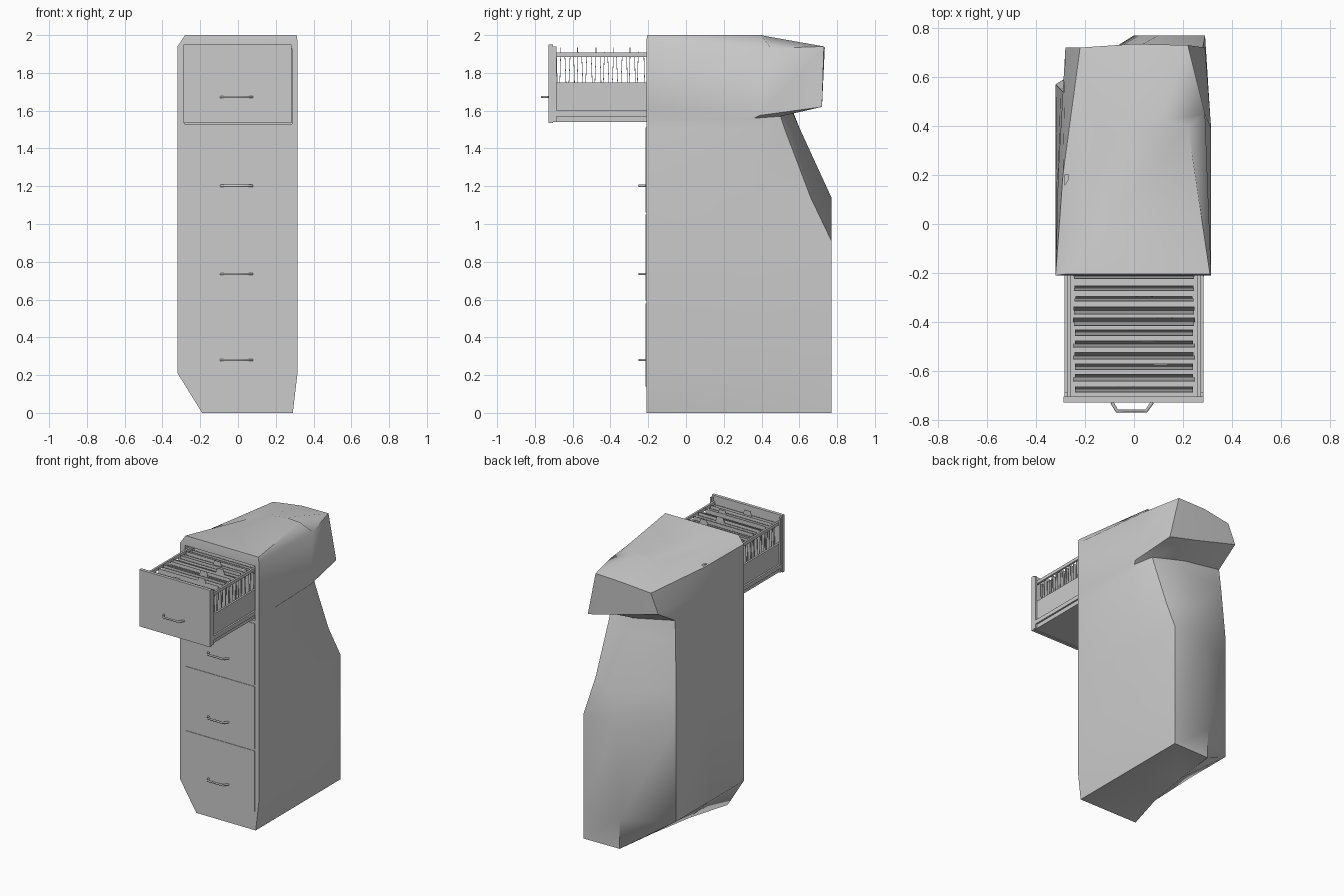
import bpy, bmesh, math, random
from mathutils import Vector

if "Cube" in bpy.data.objects:
    bpy.data.objects.remove(bpy.data.objects["Cube"])

random.seed(4)


def add_mesh(name, verts, faces):
    me = bpy.data.meshes.new(name)
    me.from_pydata(verts, [], faces)
    bm = bmesh.new()
    bm.from_mesh(me)
    bmesh.ops.recalc_face_normals(bm, faces=bm.faces)
    bm.to_mesh(me)
    bm.free()
    ob = bpy.data.objects.new(name, me)
    bpy.context.collection.objects.link(ob)
    return ob


def box(name, x0, x1, y0, y1, z0, z1):
    v = [(x, y, z) for z in (z0, z1) for x, y in ((x0, y0), (x1, y0), (x1, y1), (x0, y1))]
    f = [(0, 1, 2, 3), (4, 5, 6, 7)] + [(i, (i + 1) % 4, (i + 1) % 4 + 4, i + 4) for i in range(4)]
    return add_mesh(name, v, f)


def loft(name, rings):
    n = len(rings[0])
    v = [p for r in rings for p in r]
    f = [tuple(range(n)), tuple(range(len(v) - n, len(v)))]
    for k in range(len(rings) - 1):
        for i in range(n):
            j = (i + 1) % n
            f.append((k * n + i, k * n + j, k * n + n + j, k * n + n + i))
    return add_mesh(name, v, f)


def level(z, pts):
    return [(x, y, z) for x, y in pts]


# Cabinet shell: front-left, front-right, right, back-right, back, back-left, left
front = [(-.32, -.21), (.315, -.21)]
rings = [
    level(0, [(-.19, -.21), (.29, -.21), (.29, .38), (.29, .77), (0, .765), (-.04, .45), (-.1, .1)]),
    level(.21, front + [(.315, .38), (.29, .77), (0, .77), (-.32, .57), (-.32, .2)]),
    level(.91, front + [(.315, .38), (.29, .77), (.02, .77), (-.32, .57), (-.32, .2)]),
    level(1.14, front + [(.315, .38), (.27, .66), (.1, .77), (-.32, .57), (-.32, .2)]),
    level(1.51, front + [(.31, .36), (.26, .52), (.05, .6), (-.3, .55), (-.315, .2)]),
    # flared upper lobe
    [(-.32, -.21, 1.56), (.315, -.21, 1.56), (.3, .36, 1.56), (.26, .5, 1.57),
     (.03, .56, 1.6), (-.29, .54, 1.66), (-.31, .2, 1.62)],
    [(-.32, -.21, 1.62), (.315, -.21, 1.62), (.315, .39, 1.575), (.29, .72, 1.62),
     (.05, .72, 1.68), (-.28, .72, 1.77), (-.31, .2, 1.77)],
    [(-.32, -.21, 1.94), (.315, -.21, 1.97), (.29, .45, 1.93), (.22, .73, 1.94),
     (0, .735, 1.935), (-.22, .72, 1.91), (-.29, .2, 1.92)],
    [(-.28, -.205, 2), (.31, -.205, 2), (.22, .4, 2), (.1, .42, 1.995),
     (-.02, .4, 1.985), (-.12, .3, 1.975), (-.2, .1, 1.965)],
]
cabinet = loft("cabinet_shell", rings)

# Opening for the pulled-out drawer
cutter = box("opening_cutter", -.283, .285, -.4, .2, 1.53, 1.93)
cutter.hide_render = True
cutter.display_type = 'WIRE'
cut = cabinet.modifiers.new("opening", 'BOOLEAN')
cut.operation = 'DIFFERENCE'
cut.object = cutter
bpy.context.view_layer.objects.active = cabinet
bpy.ops.object.select_all(action='DESELECT')
cabinet.select_set(True)
bpy.ops.object.modifier_apply(modifier="opening")
bpy.ops.object.shade_smooth_by_angle(angle=math.radians(50))
bpy.data.objects.remove(cutter)


# Handles
def handle(name, y, z):
    cu = bpy.data.curves.new(name, 'CURVE')
    cu.dimensions = '3D'
    cu.bevel_depth = .007
    cu.bevel_resolution = 1
    cu.use_fill_caps = True
    sp = cu.splines.new('POLY')
    pts = [(-.09, y), (-.07, y - .035), (.05, y - .035), (.075, y)]
    sp.points.add(len(pts) - 1)
    for p, (px, py) in zip(sp.points, pts):
        p.co = (px, py, z, 1)
    bpy.context.collection.objects.link(bpy.data.objects.new(name, cu))


# Three closed drawer fronts
for i, (z0, z1) in enumerate(((.14, .58), (.595, 1.05), (1.062, 1.51))):
    box(f"closed_drawer_front_{i + 1}", -.272, .285, -.214, -.19, z0, z1)
    handle(f"closed_drawer_handle_{i + 1}", -.212, z0 + .14)

# Open drawer
back = .15
box("open_drawer_front", -.288, .284, -.728, -.705, 1.535, 1.95)
handle("open_drawer_handle", -.728, 1.672)
box("open_drawer_floor", -.27, .27, -.705, back, 1.54, 1.552)
for side, s in (("left", -1), ("right", 1)):
    a, b = sorted((s * .272, s * .258))
    box(f"open_drawer_side_{side}", a, b, -.705, back, 1.54, 1.75)
    box(f"folder_rail_{side}", a, b, -.705, back, 1.885, 1.908)
    a, b = sorted((s * .284, s * .272))
    box(f"slide_{side}", a, b, -.705, back, 1.57, 1.6)
    box(f"rail_post_{side}", a, b, -.705, -.685, 1.54, 1.94)

# Hanging folders: two leaning sheets joined at the bottom, some with a tab
count = 18
for i in range(count):
    y = -.675 + i * .046
    d = .011 + random.uniform(-.003, .004)
    v, f = [], []
    for sgn in (-1, 1):
        x = .245 + random.uniform(-.006, .006)
        z = 1.9 + random.uniform(-.015, .012)
        k = len(v)
        v += [(-x, y, 1.57), (x, y, 1.57), (x, y + sgn * d, z), (-x, y + sgn * d, z)]
        f.append((k, k + 1, k + 2, k + 3))
    if i % 2 == 0 and y < -.22:
        k, t = len(v), random.uniform(-.2, .13)
        v += [(t, y + d, 1.9), (t + .07, y + d, 1.9), (t + .06, y + d, 1.935), (t + .01, y + d, 1.935)]
        f.append((k, k + 1, k + 2, k + 3))
    folder = add_mesh(f"folder_{i + 1}", v, f)
    sol = folder.modifiers.new("paper", 'SOLIDIFY')
    sol.thickness = .003
